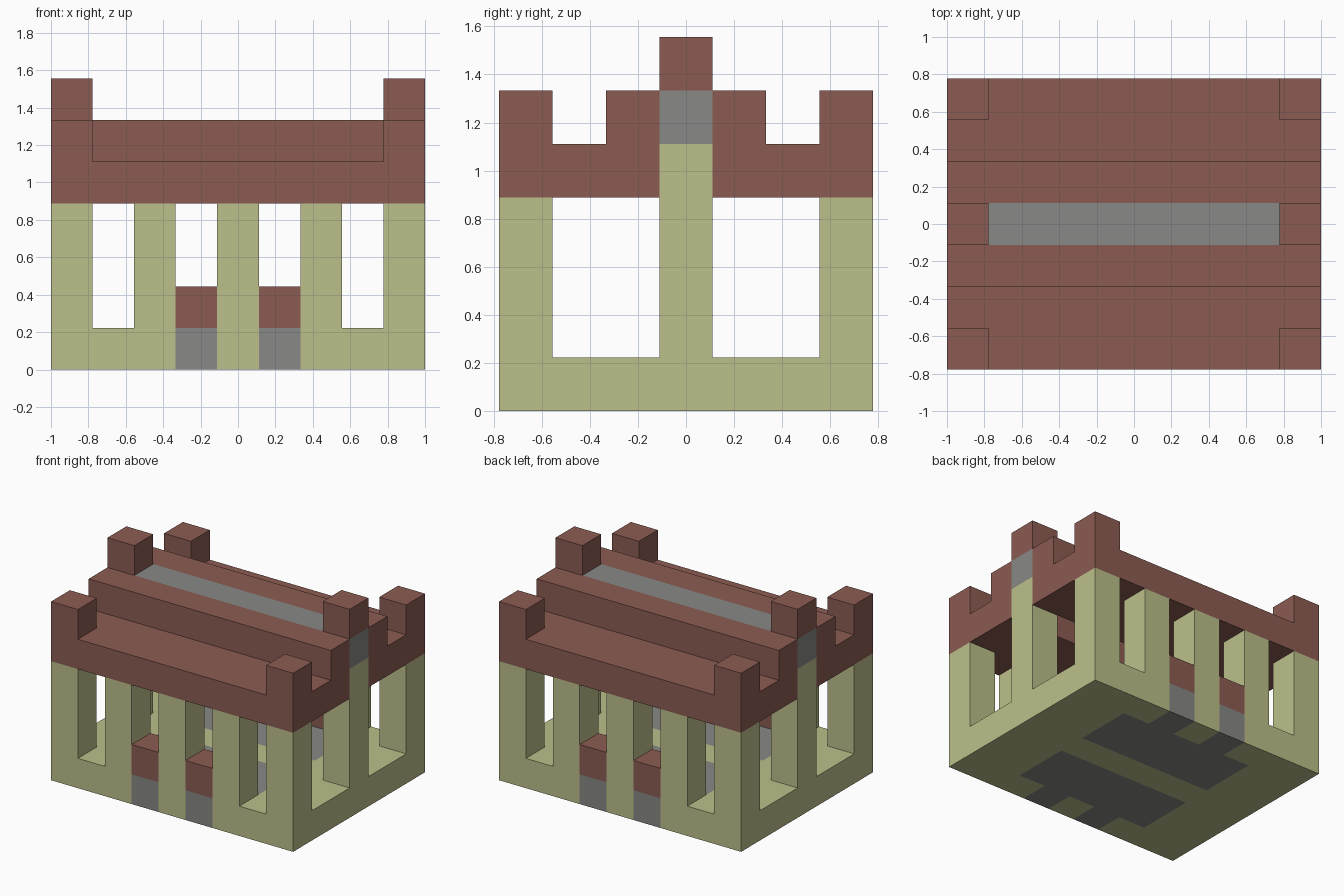
import bpy
import bmesh

U = 2 / 9          # edge of one block
NX, NY = 9, 7      # footprint in blocks

cube = bpy.data.objects.get("Cube")
if cube:
    bpy.data.objects.remove(cube, do_unlink=True)


def srgb(*rgb):
    return tuple((c / 255 / 12.92) if c < 11 else ((c / 255 + 0.055) / 1.055) ** 2.4
                 for c in rgb) + (1.0,)


def material(name, color):
    m = bpy.data.materials.new(name)
    m.use_nodes = True
    m.diffuse_color = color
    bsdf = m.node_tree.nodes["Principled BSDF"]
    bsdf.inputs["Base Color"].default_value = color
    bsdf.inputs["Roughness"].default_value = 0.9
    return m


sand = material("sand_yellow", srgb(188, 191, 138))
brown = material("roof_brown", srgb(139, 92, 82))
grey = material("stone_grey", srgb(136, 136, 134))


def part(name, mat, boxes):
    """Join boxes given in block units as (x0, x1, y0, y1, z0, z1)."""
    bm = bmesh.new()
    for x0, x1, y0, y1, z0, z1 in boxes:
        lo, hi = (x0, y0, z0), (x1, y1, z1)
        for v in bmesh.ops.create_cube(bm, size=1)["verts"]:
            p = [hi[i] if v.co[i] > 0 else lo[i] for i in range(3)]
            v.co = ((p[0] - NX / 2) * U, (p[1] - NY / 2) * U, p[2] * U)
    mesh = bpy.data.meshes.new(name)
    bm.to_mesh(mesh)
    bm.free()
    mesh.materials.append(mat)
    obj = bpy.data.objects.new(name, mesh)
    bpy.context.collection.objects.link(obj)
    return obj


def both(boxes):
    """Add the front-to-back mirror image of each box."""
    return boxes + [(a, b, NY - d, NY - c, e, f) for a, b, c, d, e, f in boxes]


ENDS = (0, NX - 1)
DOORS = (3, 5)

# Floor: sand border and central strip around two stone panels
part("floor_border", sand,
     [(0, 2, 0, NY, 0, 1), (NX - 2, NX, 0, NY, 0, 1), (2, 7, 3, 4, 0, 1)]
     + both([(x, x + 1, 0, 1, 0, 1) for x in (2, 4, 6)]))
part("stone_floor", grey,
     both([(2, 7, 1, 3, 0, 1)] + [(x, x + 1, 0, 1, 0, 1) for x in DOORS]))

# Low sills between the middle columns
part("sills", brown, both([(x, x + 1, 0, 1, 1, 2) for x in DOORS]))

# Columns along front and back, taller ones under each gable
part("wall_columns", sand, both([(x, x + 1, 0, 1, 1, 4) for x in range(0, NX, 2)]))
part("gable_columns", sand, [(x, x + 1, 3, 4, 1, 5) for x in ENDS])

# Stepped roof with an open groove under the ridge
part("roof_slopes", brown, both([(0, NX, 0, 3, 4, 5), (0, NX, 2, 3, 5, 6)]))
part("roof_ridge", grey, [(0, NX, 3, 4, 5, 6)])

# Raised blocks at the corners and ridge ends
part("corner_blocks", brown, both([(x, x + 1, 0, 1, 5, 6) for x in ENDS]))
part("ridge_end_blocks", brown, [(x, x + 1, 3, 4, 6, 7) for x in ENDS])
